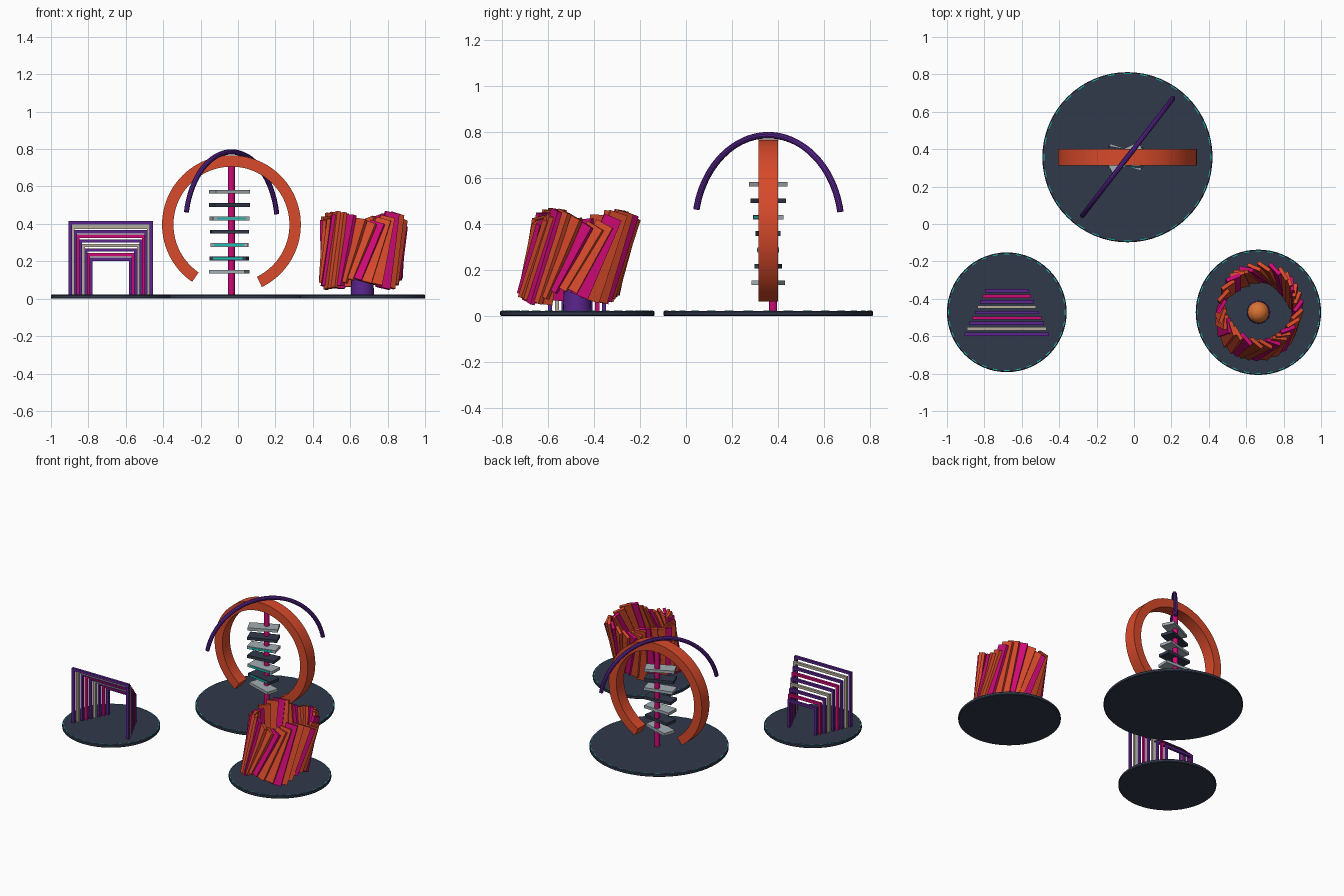
import bpy, bmesh, math, random
from mathutils import Vector, Matrix

if "Cube" in bpy.data.objects:
    bpy.data.objects.remove(bpy.data.objects["Cube"])

random.seed(4)


def material(name, rgb):
    m = bpy.data.materials.new(name)
    m.diffuse_color = (*rgb, 1)
    m.use_nodes = True
    m.node_tree.nodes["Principled BSDF"].inputs["Base Color"].default_value = m.diffuse_color
    return m


NAVY = material("dark navy", (0.030, 0.040, 0.068))
ORANGE = material("red orange", (0.68, 0.068, 0.024))
MAGENTA = material("magenta", (0.62, 0.003, 0.18))
PURPLE = material("purple", (0.10, 0.018, 0.27))
BEIGE = material("beige", (0.46, 0.41, 0.33))
GREY = material("light grey", (0.36, 0.42, 0.45))
CYAN = material("cyan", (0.01, 0.52, 0.46))
AMBER = material("amber", (0.68, 0.17, 0.035))


def finish(name, bm, mat, smooth=False):
    bmesh.ops.recalc_face_normals(bm, faces=bm.faces[:])
    me = bpy.data.meshes.new(name)
    bm.to_mesh(me)
    bm.free()
    me.materials.append(mat)
    ob = bpy.data.objects.new(name, me)
    bpy.context.collection.objects.link(ob)
    if smooth:
        bpy.ops.object.select_all(action='DESELECT')
        ob.select_set(True)
        bpy.context.view_layer.objects.active = ob
        bpy.ops.object.shade_smooth_by_angle(angle=math.radians(35))
    return ob


def add_box(bm, size, matrix):
    bmesh.ops.create_cube(bm, size=1, matrix=matrix @ Matrix.Diagonal((*size, 1)))


def box(name, size, matrix, mat):
    bm = bmesh.new()
    add_box(bm, size, matrix)
    return finish(name, bm, mat)


def cylinder(name, loc, r, z0, z1, mat, sides=32, r_top=None):
    bm = bmesh.new()
    bmesh.ops.create_cone(bm, cap_ends=True, segments=sides, radius1=r,
                          radius2=r if r_top is None else r_top, depth=z1 - z0,
                          matrix=Matrix.Translation((*loc, (z0 + z1) / 2)))
    return finish(name, bm, mat, True)


def arc_sweep(name, section, a0, a1, steps, matrix, mat):
    """Sweep (radius, depth) section points around an arc in the XZ plane."""
    bm = bmesh.new()
    rings = []
    for i in range(steps + 1):
        a = math.radians(a0 + (a1 - a0) * i / steps)
        rings.append([bm.verts.new(matrix @ Vector((r * math.cos(a), d, r * math.sin(a))))
                      for r, d in section])
    n = len(section)
    for p, q in zip(rings, rings[1:]):
        for k in range(n):
            bm.faces.new((p[k], p[(k + 1) % n], q[(k + 1) % n], q[k]))
    bm.faces.new(rings[0])
    bm.faces.new(rings[-1])
    return finish(name, bm, mat, True)


# Round bases with a dashed light line near the rim
def base(name, loc, r):
    ob = cylinder(name, loc, r, 0, 0.022, NAVY, 64)
    bev = ob.modifiers.new("edge", 'BEVEL')
    bev.width = 0.004
    bev.segments = 1
    bm = bmesh.new()
    for i in range(32):
        a = math.tau * i / 32
        m = (Matrix.Translation((*loc, 0.0215)) @ Matrix.Rotation(a, 4, 'Z')
             @ Matrix.Translation((r - 0.008, 0, 0)))
        add_box(bm, (0.005, r * 0.09, 0.004), m)
    finish(name + "_light_dashes", bm, CYAN)


MAIN, LEFT, RIGHT = (-0.035, 0.357), (-0.68, -0.472), (0.665, -0.472)
base("main_base", MAIN, 0.455)
base("left_base", LEFT, 0.32)
base("right_base", RIGHT, 0.335)

# Main sculpture: open ring, tilted arc, pole
ring_m = Matrix.Translation((*MAIN, 0.396))
arc_sweep("open_ring", [(0.31, -0.043), (0.371, -0.043), (0.371, 0.043), (0.31, 0.043)],
          -64, 235.5, 80, ring_m, ORANGE)
arc_m = Matrix.Translation((*MAIN, 0.383)) @ Matrix.Rotation(math.radians(52.3), 4, 'Z')
tube = [(0.402 + 0.014 * math.cos(k * math.tau / 10), 0.014 * math.sin(k * math.tau / 10))
        for k in range(10)]
arc_sweep("crossing_arc", tube, 10, 168.5, 48, arc_m, PURPLE)
cylinder("pole", (-0.035, 0.378), 0.018, 0.02, 0.73, MAGENTA, 16)

# Stack of turning slabs on the pole
for i, turn in enumerate((26, 21, 14, 6, -2, -10, -18)):
    m = (Matrix.Translation((-0.046, 0.357, 0.572 - 0.0713 * i))
         @ Matrix.Rotation(math.radians(turn), 4, 'Z'))
    box(f"slab_{i}", (0.2, 0.088, 0.02), m, NAVY if i % 2 else GREY)
    if i in (2, 4, 5):
        box(f"slab_light_{i}", (0.16, 0.004, 0.012), m @ Matrix.Translation((0, -0.045, 0)), CYAN)

# Nested square arches shrinking towards the back
for i in range(9):
    half, top, y, t = 0.226 - 0.0138 * i, 0.415 - 0.0243 * i, -0.59 + 0.0292 * i, 0.018
    bm = bmesh.new()
    for s in (-1, 1):
        add_box(bm, (t, 0.018, top - 0.02),
                Matrix.Translation((LEFT[0] + s * (half - t / 2), y, (top + 0.02) / 2)))
    add_box(bm, (2 * (half - t), 0.018, t), Matrix.Translation((LEFT[0], y, top - t / 2)))
    finish(f"arch_{i}", bm, PURPLE if i % 2 == 0 else (BEIGE if i % 4 == 1 else MAGENTA))

# Ring of leaning planks: upright and long on the diagonals, tilted and short between
COUNT = 30
for i in range(COUNT):
    a = math.tau * i / COUNT
    tilt = math.cos(2 * a) ** 2
    radial = Vector((math.cos(a), math.sin(a), 0))
    tangent = Vector((-math.sin(a), math.cos(a), 0))
    up = (Vector((0.06, 0.24, 1)) + tangent * (0.08 + 0.28 * tilt)).normalized()
    side = (tangent + radial * 0.35)
    side = (side - up * side.dot(up)).normalized()
    m = Matrix((side, up.cross(side), up)).transposed().to_4x4()
    centre = Vector((*RIGHT, 0.258)) + radial * 0.2
    length = 0.42 - 0.1 * tilt + random.uniform(-0.015, 0.015)
    box(f"plank_{i}", (0.08, 0.02, length), Matrix.Translation(centre) @ m,
        MAGENTA if i % 3 == 2 else ORANGE)

# Core with a ball inside the planks
cylinder("core", RIGHT, 0.062, 0.02, 0.2, PURPLE, 24, 0.056)
bm = bmesh.new()
bmesh.ops.create_uvsphere(bm, u_segments=24, v_segments=14, radius=0.058,
                          matrix=Matrix.Translation((*RIGHT, 0.235)))
finish("core_ball", bm, AMBER, True)
